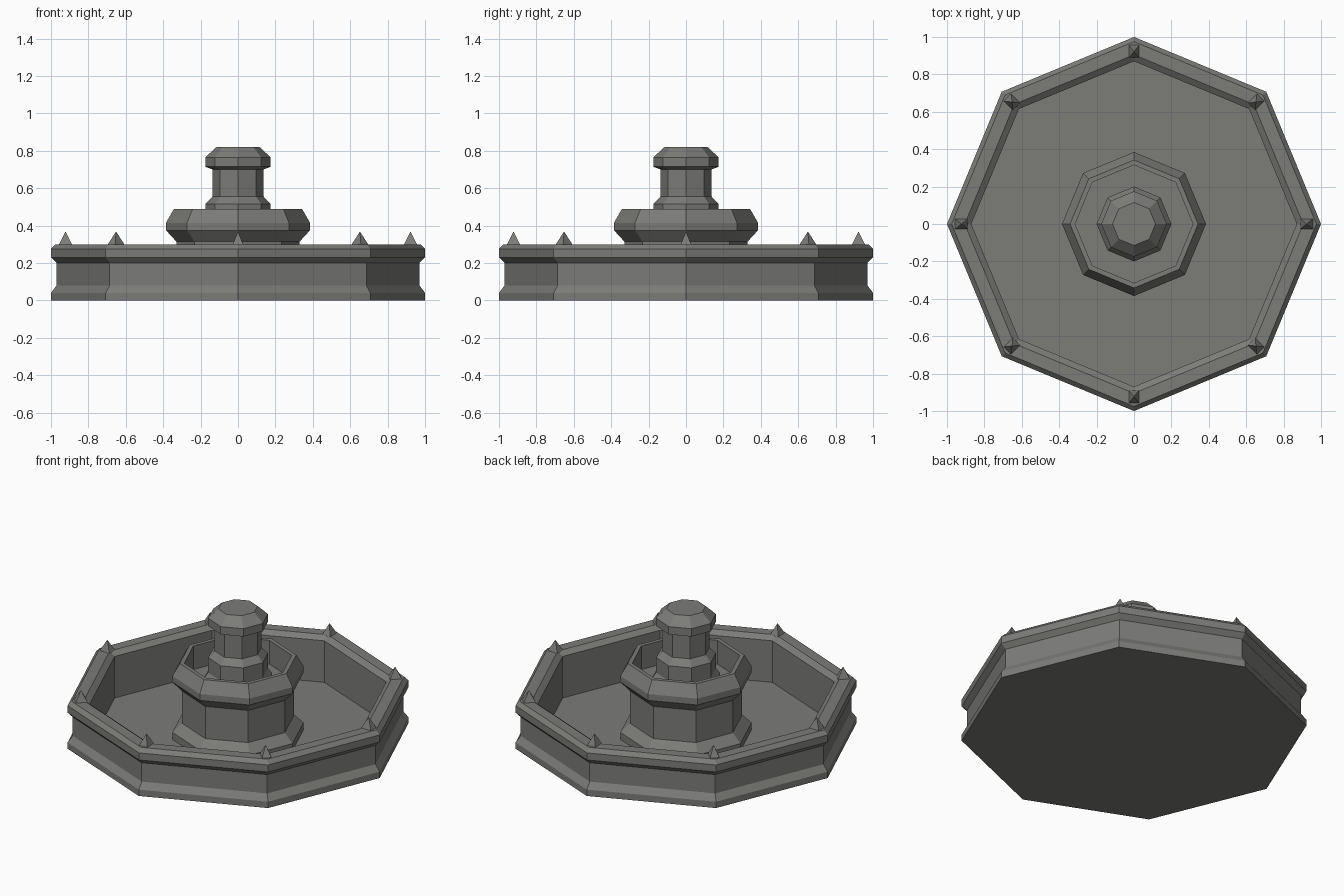
import bpy, bmesh, math
from mathutils import Matrix

if "Cube" in bpy.data.objects:
    bpy.data.objects.remove(bpy.data.objects["Cube"])

stone = bpy.data.materials.new("grey stone")
stone.diffuse_color = (0.2, 0.2, 0.19, 1)
stone.use_nodes = True
stone.node_tree.nodes["Principled BSDF"].inputs["Base Color"].default_value = stone.diffuse_color


def finish(name, bm):
    bmesh.ops.recalc_face_normals(bm, faces=bm.faces)
    me = bpy.data.meshes.new(name)
    bm.to_mesh(me)
    bm.free()
    me.materials.append(stone)
    ob = bpy.data.objects.new(name, me)
    bpy.context.collection.objects.link(ob)
    return ob


def lathe(name, profile, n=8):
    """Octagonal turned solid from (radius, z) points, capped at both ends."""
    bm = bmesh.new()
    rings = [[bm.verts.new((r * math.cos(2 * math.pi * i / n),
                            r * math.sin(2 * math.pi * i / n), z))
              for i in range(n)] for r, z in profile]
    for a, b in zip(rings, rings[1:]):
        for i in range(n):
            j = (i + 1) % n
            bm.faces.new((a[i], a[j], b[j], b[i]))
    bm.faces.new(rings[0])
    bm.faces.new(rings[-1])
    return finish(name, bm)


# Large pool with moulded wall and floor
lathe("pool_basin", [(1, 0), (1, .04), (.97, .08), (.97, .2), (1, .23),
                     (1, .275), (.975, .3), (.905, .3), (.87, .275), (.87, .01)])

# Pedestal with the raised upper bowl
lathe("pedestal_bowl", [(.385, .01), (.385, .055), (.33, .11), (.33, .315),
                        (.385, .375), (.385, .415), (.342, .49), (.315, .49),
                        (.315, .34)])

# Central spout column and cap
lathe("spout", [(.2, .34), (.2, .385), (.175, .42), (.175, .515), (.137, .555),
                (.137, .70), (.175, .715), (.175, .765), (.115, .82)])

# Pyramid spikes on the rim corners
for i in range(8):
    bm = bmesh.new()
    base = [bm.verts.new((.922 + x * .035, y * .028, .299))
            for x, y in ((-1, -1), (1, -1), (1, 1), (-1, 1))]
    tip = bm.verts.new((.922, 0, .368))
    bm.faces.new(base)
    for k in range(4):
        bm.faces.new((base[k], base[(k + 1) % 4], tip))
    bmesh.ops.transform(bm, matrix=Matrix.Rotation(i * math.pi / 4, 4, 'Z'), verts=bm.verts)
    finish(f"rim_spike_{i + 1}", bm)
